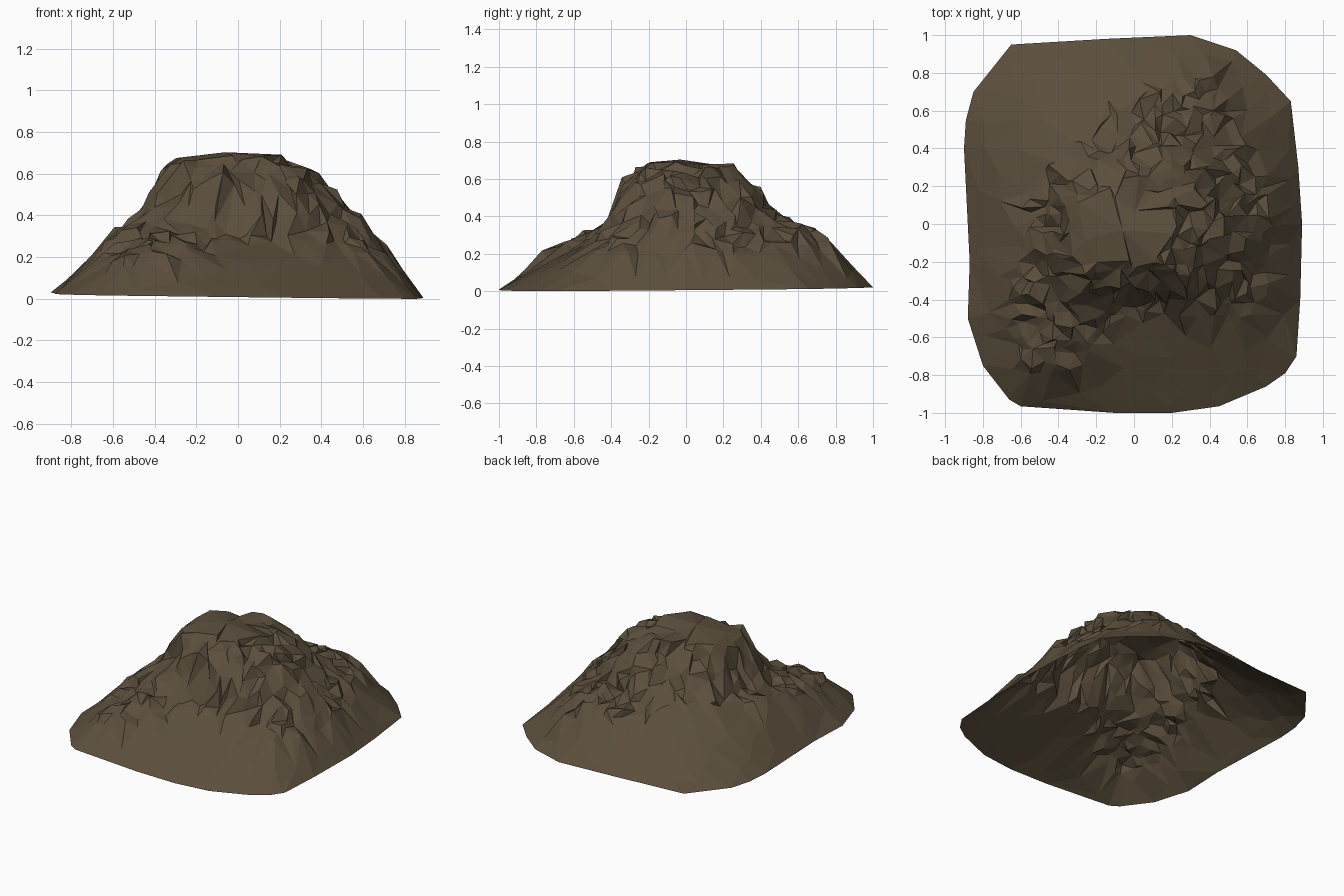
import bpy
import math
import random
from mathutils import Vector
from mathutils.geometry import delaunay_2d_cdt, intersect_line_line_2d

random.seed(7)
if "Cube" in bpy.data.objects:
    bpy.data.objects.remove(bpy.data.objects["Cube"])

# Footprint of the hill
OUTLINE = [Vector(p) for p in (
    (.89, 0), (.87, .3), (.83, .65), (.7, .79), (.54, .92), (.3, 1), (-.15, .98),
    (-.65, .95), (-.85, .7), (-.89, .55), (-.9, .4), (-.87, -.2), (-.88, -.5),
    (-.8, -.75), (-.66, -.93), (-.6, -.965), (-.1, -1), (.2, -1), (.45, -.965),
    (.7, -.86), (.8, -.79), (.86, -.7), (.88, -.4))]
PEAK = Vector((-.1, -.05))

# Distance from the peak to each contour, one row every 30 degrees;
# the last number is the height above which the slope turns craggy
LEVELS = (.2, .3, .4, .5, .6, .66)
CONTOURS = (
    (.83, .75, .66, .58, .48, .30, .20),
    (.88, .75, .64, .57, .50, .35, .25),
    (.98, .90, .62, .52, .47, .33, .22),
    (.85, .66, .52, .43, .34, .22, .32),
    (.80, .60, .46, .37, .28, .22, .36),
    (.67, .53, .40, .33, .27, .24, .33),
    (.60, .50, .36, .31, .25, .23, .30),
    (.68, .55, .38, .32, .27, .25, .22),
    (.83, .60, .42, .33, .28, .25, .15),
    (.60, .36, .33, .30, .27, .20, .26),
    (.65, .43, .37, .33, .28, .20, .30),
    (.85, .70, .58, .48, .38, .25, .20))


def edge_distance(direction):
    """Distance from the peak to the footprint's edge."""
    far = PEAK + direction * 3
    for a, b in zip(OUTLINE, OUTLINE[1:] + OUTLINE[:1]):
        hit = intersect_line_line_2d(PEAK, far, a, b)
        if hit:
            return (hit - PEAK).length
    return 1.0


def terrain(p):
    """Height at p and whether the ground is craggy there."""
    offset = p - PEAK
    dist = offset.length
    if dist < 1e-4:
        return .71, False
    turn = math.atan2(offset.y, offset.x) / math.tau * len(CONTOURS) % len(CONTOURS)
    i, blend = int(turn) % len(CONTOURS), turn % 1
    row = [a + (b - a) * blend
           for a, b in zip(CONTOURS[i], CONTOURS[(i + 1) % len(CONTOURS)])]
    rim = .018 - .012 * p.x + .008 * p.y
    knots = [(edge_distance(offset / dist), rim)]
    knots += list(zip(row[:-1], LEVELS)) + [(0, .71)]
    z = rim
    for (d0, z0), (d1, z1) in zip(knots, knots[1:]):
        if d1 <= dist <= d0:
            z = z0 + (z1 - z0) * (d0 - dist) / (d0 - d1)
            break
    return z, row[-1] < z < .665


def inside(p):
    return all((b - a).cross(p - a) > .03 * (b - a).length
               for a, b in zip(OUTLINE, OUTLINE[1:] + OUTLINE[:1]))


# Scatter points: dense on the crags, sparse on the smooth slopes
points = []
for _ in range(9000):
    p = Vector((random.uniform(-.9, .9), random.uniform(-1, 1)))
    if not inside(p):
        continue
    gap = .042 if terrain(p)[1] else .12
    if all((p - q).length_squared > gap * gap for q in points):
        points.append(p)

count = len(OUTLINE)
flat, _, faces, *_ = delaunay_2d_cdt(OUTLINE + points, [], [list(range(count))], 1, 1e-5)

# Raise the points and shake the craggy ones into ledges and overhangs
verts = []
for p in flat:
    z, craggy = terrain(p)
    v = Vector((p.x, p.y, max(z, 0)))
    if craggy:
        shake = .022 if z < .3 else .032
        v += Vector([random.uniform(-shake, shake) for _ in "xyz"])
    elif z > .3:
        v.z += random.uniform(-.01, .01)
    verts.append(v)
low = min(v.z for v in verts)
for v in verts:
    v.z -= low

mesh = bpy.data.meshes.new("rocky_hill")
mesh.from_pydata(verts, [], faces)
mesh.update()
hill = bpy.data.objects.new("rocky_hill", mesh)
bpy.context.collection.objects.link(hill)

# Brown earth
earth = bpy.data.materials.new("brown_earth")
earth.use_nodes = True
colour = (.105, .078, .046, 1)
earth.diffuse_color = colour
shader = next(n for n in earth.node_tree.nodes if n.type == "BSDF_PRINCIPLED")
shader.inputs["Base Color"].default_value = colour
shader.inputs["Roughness"].default_value = .9
mesh.materials.append(earth)
